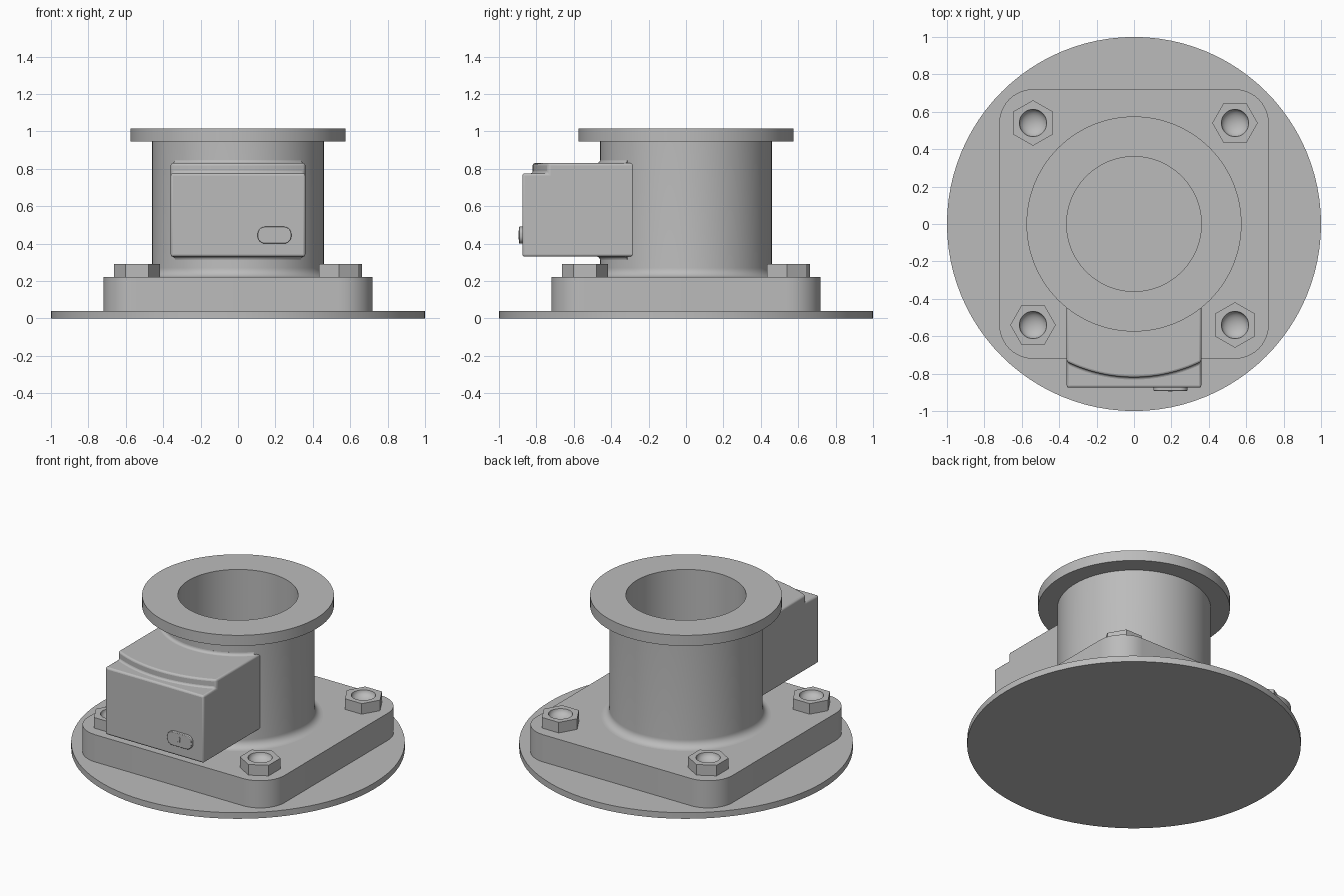
import bpy, bmesh
from math import sin, cos, pi, sqrt, radians

cube = bpy.data.objects.get("Cube")
if cube:
    bpy.data.objects.remove(cube)

grey = bpy.data.materials.new("plain grey")
grey.use_nodes = True
COLOUR = (0.5, 0.5, 0.5, 1)
grey.diffuse_color = COLOUR
grey.node_tree.nodes["Principled BSDF"].inputs["Base Color"].default_value = COLOUR


def finish(name, bm, bevel=0, segments=3):
    """Turn a bmesh into a shaded object, with optional rounded edges."""
    bmesh.ops.remove_doubles(bm, verts=bm.verts, dist=1e-5)
    bmesh.ops.recalc_face_normals(bm, faces=bm.faces)
    mesh = bpy.data.meshes.new(name)
    bm.to_mesh(mesh)
    bm.free()
    mesh.materials.append(grey)
    obj = bpy.data.objects.new(name, mesh)
    bpy.context.collection.objects.link(obj)
    if bevel:
        mod = obj.modifiers.new("rounded edges", 'BEVEL')
        mod.width, mod.segments = bevel, segments
        mod.limit_method, mod.angle_limit = 'ANGLE', radians(35)
    bpy.ops.object.select_all(action='DESELECT')
    obj.select_set(True)
    bpy.context.view_layer.objects.active = obj
    bpy.ops.object.shade_smooth_by_angle(angle=radians(32))
    return obj


def loft(name, rings, closed=False, caps=True, **kw):
    """Skin a row of equal-length closed outlines."""
    bm = bmesh.new()
    rows = [[bm.verts.new(p) for p in ring] for ring in rings]
    pairs = list(zip(rows, rows[1:]))
    if closed:
        pairs.append((rows[-1], rows[0]))
    for a, b in pairs:
        for i in range(len(a)):
            j = (i + 1) % len(a)
            bm.faces.new((a[i], a[j], b[j], b[i]))
    if caps:
        bm.faces.new(rows[0])
        bm.faces.new(rows[-1])
    return finish(name, bm, **kw)


def circle(r, z, steps=96, x=0, y=0, turn=0):
    return [(x + r * cos(turn + 2 * pi * i / steps),
             y + r * sin(turn + 2 * pi * i / steps), z) for i in range(steps)]


def rounded_rect(hx, hy, r, steps=10):
    """Outline of a rectangle with round corners."""
    pts = []
    for k, (sx, sy) in enumerate([(1, 1), (-1, 1), (-1, -1), (1, -1)]):
        for i in range(steps + 1):
            a = pi / 2 * (k + i / steps)
            pts.append((sx * (hx - r) + r * cos(a), sy * (hy - r) + r * sin(a)))
    return pts


# Round base and square mounting plate
loft("base_disc", [circle(1, 0), circle(1, 0.04)])
square = rounded_rect(0.72, 0.72, 0.18)
bore = 0.36

# Plate with an opening for the bore
bm = bmesh.new()
top_edges = []
for z in (0.04, 0.22):
    outer = [bm.verts.new((x, y, z)) for x, y in square]
    inner = [bm.verts.new(p) for p in circle(bore, z)]
    edges = []
    for loop in (outer, inner):
        edges += [bm.edges.new((loop[i - 1], loop[i])) for i in range(len(loop))]
    bmesh.ops.triangle_fill(bm, edges=edges, use_beauty=True)
    if z > 0.1:
        for low, high in ((low_outer, outer), (low_inner, inner)):
            for i in range(len(low)):
                bm.faces.new((low[i - 1], low[i], high[i], high[i - 1]))
    low_outer, low_inner = outer, inner
finish("mounting_plate", bm)

# Tube with a filleted foot and a top flange
tube, fillet = 0.46, 0.05
profile = [(bore, 0.2), (tube + fillet, 0.2)]
for i in range(9):
    a = pi / 2 * i / 8
    profile.append((tube + fillet * (1 - sin(a)), 0.22 + fillet * (1 - cos(a))))
profile += [(tube, 0.945), (0.575, 0.945), (0.575, 1.015), (bore, 1.015)]
loft("flanged_tube", [circle(r, z) for r, z in profile], closed=True, caps=False)

# Four hex nuts with dished centres, each turned a quarter from its neighbour
for sx, sy, label in ((1, 1, "back_left"), (-1, 1, "back_right"),
                      (-1, -1, "front_right"), (1, -1, "front_left")):
    x, y = 0.54 * sx, 0.54 * sy
    steps = 48
    turn = 0 if sx * sy > 0 else pi / 6

    def hexagon(r, z):
        corners = circle(r, z, 6, x, y, turn)
        n = steps // 6
        return [tuple(corners[k][c] * (1 - t / n) + corners[(k + 1) % 6][c] * t / n
                      for c in range(3)) for k in range(6) for t in range(n)]

    rings = [hexagon(0.122, 0.2), hexagon(0.122, 0.29)]
    rings.append(circle(0.073, 0.29, steps, x, y, turn))
    for i in range(1, 7):
        a = pi / 2 * i / 6.5
        rings.append(circle(0.073 * cos(a), 0.29 - 0.045 * sin(a), steps, x, y, turn))
    loft("nut_" + label, rings)

# Control housing: stepped section swept sideways, step following an arc
half, front, low, ledge, high = 0.36, -0.875, 0.33, 0.775, 0.83
sections = []
for i in range(33):
    x = half * (i / 16 - 1)
    back, step = -sqrt(0.45 ** 2 - x * x), -sqrt(0.82 ** 2 - x * x)
    sections.append([(x, back, low), (x, front, low), (x, front, ledge),
                     (x, step, ledge), (x, step, high), (x, back, high)])
loft("control_housing", sections, bevel=0.012)

# Fillets where the housing meets the tube
for name, z, up in (("upper_housing_fillet", high, 1), ("lower_housing_fillet", low, -1)):
    f = 0.018
    section = [(tube - 0.01, z - 0.01 * up), (tube + f, z - 0.002 * up)]
    for i in range(6):
        a = pi / 2 * i / 5
        section.append((tube + f * (1 - sin(a)), z + up * f * (1 - cos(a))))
    section.append((tube - 0.01, z + up * f))
    sweep = [radians(-90 - 47 + 94 * i / 30) for i in range(31)]
    loft(name, [[(r * cos(a), r * sin(a), h) for r, h in section] for a in sweep])


def front_plate(name, cx, cz, hx, hz, r, y0, y1, **kw):
    """Rounded plate facing the front."""
    shape = rounded_rect(hx, hz, r)
    loft(name, [[(cx + u, y, cz + v) for u, v in shape] for y in (y0, y1)], **kw)


# Rounded badge with a small up-down mark
front_plate("badge_plate", 0.195, 0.445, 0.09, 0.045, 0.04, -0.87, -0.893,
            bevel=0.003, segments=2)
front_plate("mark_stem", 0.195, 0.445, 0.005, 0.014, 0.004, -0.89, -0.896)
for name, d in (("mark_upper_tip", 1), ("mark_lower_tip", -1)):
    tip = [(-0.012, 0.01), (0.012, 0.01), (0, 0.024)]
    loft(name, [[(0.195 + u, y, 0.445 + d * v) for u, v in tip]
                for y in (-0.89, -0.896)])
